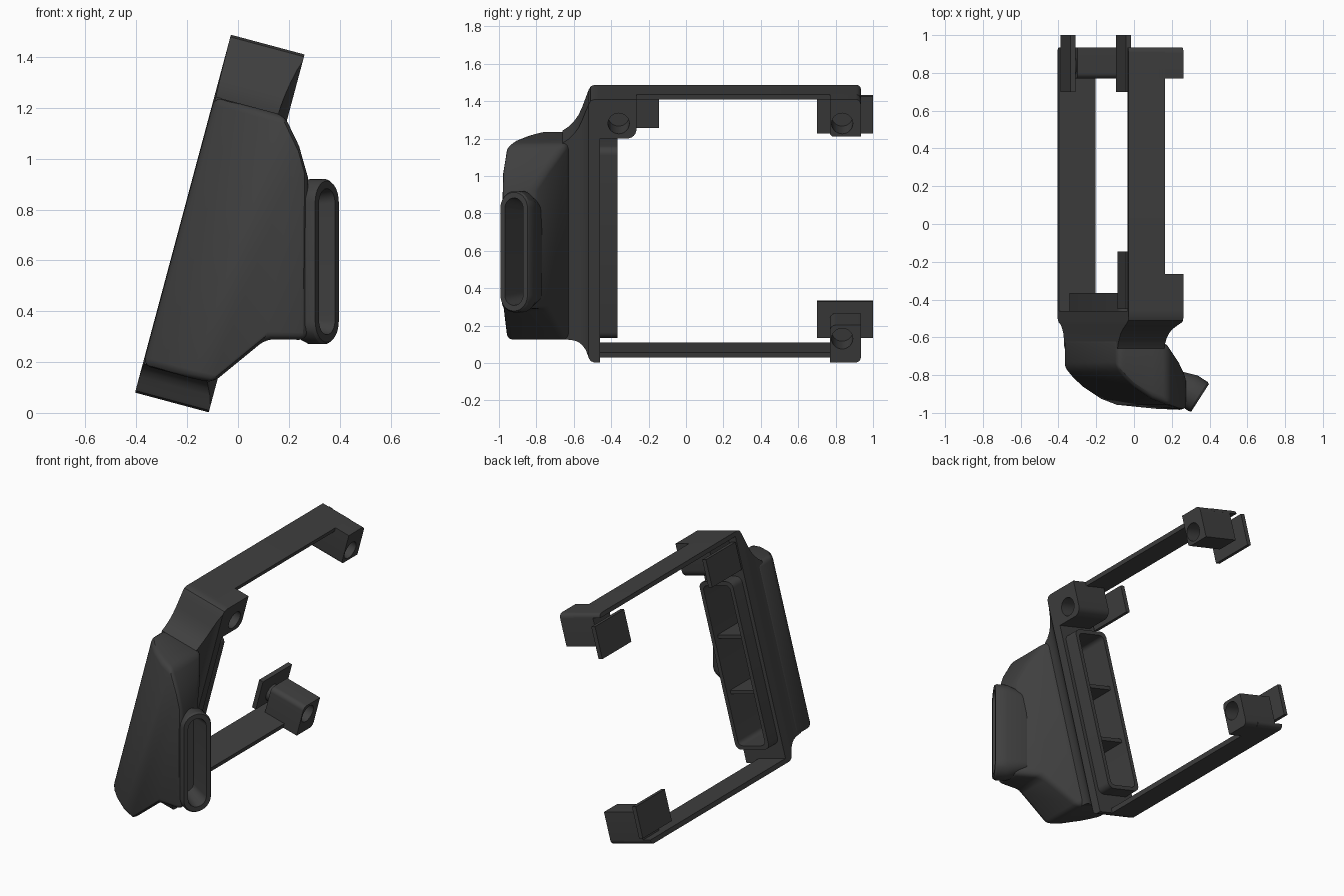
import bpy, bmesh, math
from mathutils import Vector, Matrix

if "Cube" in bpy.data.objects:
    bpy.data.objects.remove(bpy.data.objects["Cube"])

# The bracket leans 15 degrees: local axes are u (across), y (depth), v (along)
TILT = Matrix.Translation((-0.405, 0, 0.08)) @ Matrix.Rotation(math.radians(15), 4, 'Y')
mat = bpy.data.materials.new("dark grey plastic")
mat.diffuse_color = (0.05, 0.05, 0.05, 1)
mat.use_nodes = True
mat.node_tree.nodes["Principled BSDF"].inputs["Base Color"].default_value = mat.diffuse_color


def loft(name, rings, matrix=TILT):
    """Closed solid skinned through rings of equal point count."""
    bm = bmesh.new()
    rows = [[bm.verts.new(matrix @ Vector(p)) for p in r] for r in rings]
    n = len(rows[0])
    for a, b in zip(rows, rows[1:]):
        for i in range(n):
            j = (i + 1) % n
            bm.faces.new((a[i], a[j], b[j], b[i]))
    bm.faces.new(rows[0])
    bm.faces.new(rows[-1])
    bmesh.ops.recalc_face_normals(bm, faces=bm.faces)
    me = bpy.data.meshes.new(name)
    bm.to_mesh(me)
    bm.free()
    me.materials.append(mat)
    ob = bpy.data.objects.new(name, me)
    bpy.context.collection.objects.link(ob)
    return ob


def rounded(a0, b0, a1, b1, radii, n=6):
    """Rectangle with its own radius per corner: (a0 b0), (a1 b0), (a1 b1), (a0 b1)."""
    pts = []
    corners = [(a0, b0, 1, 1), (a1, b0, -1, 1), (a1, b1, -1, -1), (a0, b1, 1, -1)]
    for k, ((a, b, sa, sb), r) in enumerate(zip(corners, radii)):
        if r == 0:
            pts.append((a, b))
            continue
        for i in range(n + 1):
            t = math.pi * (1 + k / 2) + math.pi / 2 * i / n
            pts.append((a + sa * r + r * math.cos(t), b + sb * r + r * math.sin(t)))
    return pts


def across(name, pts, u0, u1):
    """Extrude a (y, v) profile along u."""
    return loft(name, [[(u, y, v) for y, v in pts] for u in (u0, u1)])


def deep(name, pts, y0, y1):
    """Extrude a (u, v) profile along y."""
    return loft(name, [[(u, y, v) for u, v in pts] for y in (y0, y1)])


def apply(ob, m):
    bpy.context.view_layer.objects.active = ob
    bpy.ops.object.modifier_apply(modifier=m.name)


def cut(ob, cutter):
    m = ob.modifiers.new("cut", 'BOOLEAN')
    m.operation = 'DIFFERENCE'
    m.solver = 'EXACT'
    m.object = cutter
    apply(ob, m)


def drop(ob):
    bpy.data.objects.remove(ob, do_unlink=True)


def disc(y, v, r, n=32):
    return [(y + r * math.cos(2 * math.pi * i / n), v + r * math.sin(2 * math.pi * i / n))
            for i in range(n)]


# Air duct body, skinned from the closed left side to the nozzle side
# columns: bottom u, v, top u, v, back y, front y
sections = [(0.002, .112, 0.002, 1.205, -.60, -.76),
            (.05, .112, .05, 1.205, -.60, -.815),
            (.10, .112, .10, 1.205, -.60, -.86),
            (.20, .112, .20, 1.205, -.60, -.925),
            (.285, .116, .285, 1.205, -.64, -.957),
            (.443, .336, .372, 1.104, -.73, -.978),
            (.60, .375, .44, .99, -.82, -.985)]
body = loft("duct_body", [[(ub, yb, vb), (ub, yf, vb), (ut, yf, vt), (ut, yb, vt)]
                          for ub, vb, ut, vt, yb, yf in sections])
bev = body.modifiers.new("round", 'BEVEL')
bev.width, bev.segments, bev.limit_method = 0.03, 3, 'ANGLE'
bev.angle_limit = math.radians(40)
apply(body, bev)

# Mounting plate with a concave flare growing out of the body
# columns: y, left u, right u, bottom v, top v
flare = [(-.66, .006, .262, .118, 1.205), (-.63, .005, .262, .116, 1.225),
         (-.60, .004, .264, .113, 1.255), (-.575, .003, .268, .105, 1.29),
         (-.555, .002, .275, .09, 1.335), (-.535, .001, .287, .065, 1.39),
         (-.52, 0, .30, .025, 1.43), (-.51, 0, .30, .008, 1.448),
         (-.49, 0, .30, 0, 1.457), (-.46, 0, .30, 0, 1.457)]
plate = loft("mounting_plate", [[(a, y, b), (c, y, b), (c, y, d), (a, y, d)]
                                for y, a, c, b, d in flare])

# Rear socket frame, with the cavity running into the body
socket = deep("socket_frame", rounded(.025, .12, .275, 1.18, [.04] * 4), -.48, -.365)
cavity = deep("cavity", rounded(.05, .145, .25, 1.155, [.03] * 4), -.69, -.30)
for part in (body, plate, socket):
    cut(part, cavity)
drop(cavity)
for i, v in enumerate((.47, .82)):
    deep("divider_%d" % (i + 1), rounded(.045, v - .012, .255, v + .012, [0] * 4), -.70, -.40)

# Nozzle: racetrack outlet turned towards the front right
NORMAL = Vector((.84, -.54, 0)).normalized()
SIDE = Vector((.54, .84, 0)).normalized()


def racetrack(back, w, h):
    c = Vector((.35, -.92, .595)) - NORMAL * back
    return [c + SIDE * a + Vector((0, 0, b))
            for a, b in rounded(-w, -h, w, h, [w * .98] * 4, 8)]


ID = Matrix.Identity(4)
nozzle = loft("nozzle", [racetrack(.20, .05, .27), racetrack(.075, .092, .325),
                         racetrack(.012, .092, .325), racetrack(0, .094 - .008, .317)], ID)
bore = loft("bore", [racetrack(.17, .045, .26), racetrack(-.05, .062, .295)], ID)
for part in (nozzle, body):
    cut(part, bore)
drop(bore)

# Long arms reaching back
across("top_arm", rounded(-.48, 1.430, .935, 1.457, [0, 0, .026, 0]), 0, .20)
across("bottom_arm", rounded(-.48, 0, .935, .03, [0, .028, 0, 0]), 0, .20)

# Clamp blocks with a screw hole, a peg and a thin grip pad
# block y0, y1, v0, v1, corner radii, hole y, v, pad y0, y1, v0, v1
clamps = {
    "top_rear": (.77, .935, 1.25, 1.457, [.02, 0, .03, 0], .835, 1.323, .70, 1.0, 1.195, 1.40),
    "bottom_rear": (.77, .935, 0, .207, [0, .03, 0, .03], .835, .132, .70, 1.0, .064, .264),
    "top_front": (-.48, -.265, 1.24, 1.457, [0, .05, 0, 0], -.36, 1.323, -.45, -.145, 1.225, 1.40),
}
for name, (y0, y1, v0, v1, radii, hy, hv, p0, p1, q0, q1) in clamps.items():
    block = across(name + "_clamp_block", rounded(y0, v0, y1, v1, radii), .055, .30)
    hole = across("hole", disc(hy, hv, .057), .14, .40)
    cut(block, hole)
    drop(hole)
    across(name + "_peg", disc(hy, hv, .055), .015, .08)
    across(name + "_grip_pad", rounded(p0, q0, p1, q1, [0] * 4), 0, .028)

# Smooth the curved surfaces, keep real edges sharp
for ob in bpy.data.objects:
    ob.select_set(True)
    bpy.context.view_layer.objects.active = ob
bpy.ops.object.shade_smooth_by_angle(angle=math.radians(30))
